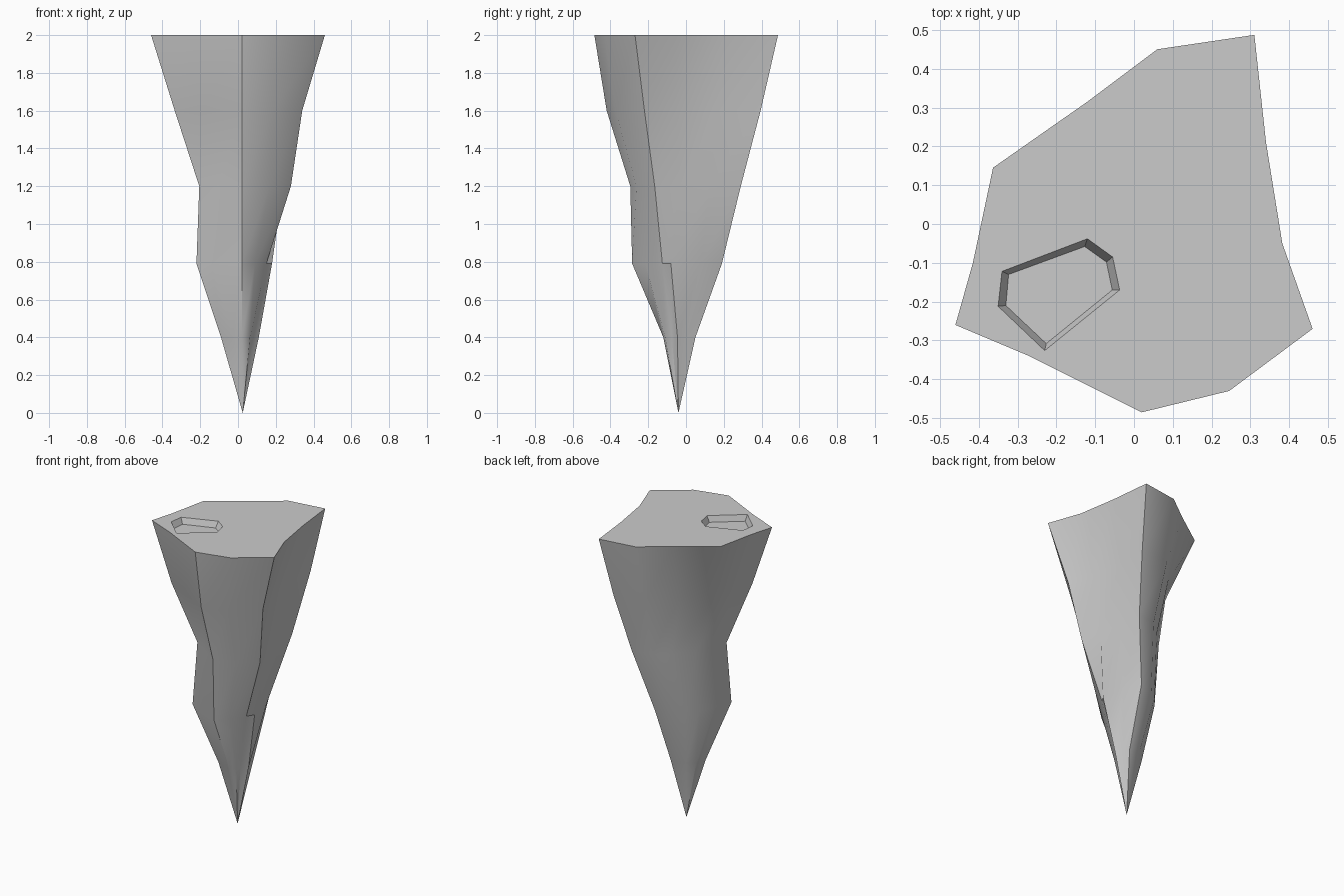
import bpy, bmesh, math

if "Cube" in bpy.data.objects:
    bpy.data.objects.remove(bpy.data.objects["Cube"])

# Outline of the flat top
TOP = [(-.46, -.26), (-.415, -.10), (-.363, .145), (-.12, .315), (.06, .45), (.31, .487),
       (.34, .21), (.382, -.05), (.46, -.27), (.245, -.43), (.02, -.485), (-.27, -.34)]
# Lower rings: z, x min, x max, y min, y max
LEVELS = [(2.0, -.46, .46, -.485, .487), (1.6, -.335, .34, -.42, .40),
          (1.2, -.205, .28, -.295, .29), (.79, -.22, .18, -.285, .19),
          (.4, -.09, .11, -.12, .05)]
TIP = (.025, -.04, 0)
# Chipped corners that leave the regular taper: z -> {corner: (x, y)}
CHIPS = {1.6: {1: (-.295, -.12), 2: (-.25, .0), 3: (-.10, .21), 5: (.265, .395), 8: (.34, -.22)},
         1.2: {0: (-.205, -.14), 1: (-.17, -.03), 2: (-.13, .08)},
         .79: {0: (-.22, -.17), 1: (-.18, -.06), 2: (-.13, .04), 5: (.10, .19), 6: (.155, .08),
               7: (.18, -.08), 8: (.15, -.125), 9: (.09, -.215)},
         .4: {7: (.11, -.045), 8: (.07, -.075), 11: (-.025, -.11)}}
# Shallow recess in the top
PIT = [(-.12, -.038), (-.055, -.085), (-.037, -.17), (-.23, -.326), (-.35, -.212), (-.34, -.122)]
PIT_FLOOR = [(-.127, -.058), (-.071, -.098), (-.056, -.17), (-.226, -.308), (-.33, -.21), (-.323, -.13)]
PIT_DEPTH = .04


def ring(bm, pts, z):
    return [bm.verts.new((x, y, z)) for x, y in pts]


def bridge(bm, a, b):
    n = len(a)
    for i in range(n):
        j = (i + 1) % n
        bm.faces.new((a[i], a[j], b[j], b[i]))


def fit(x0, x1, y0, y1):
    return [(x0 + (x + .46) / .92 * (x1 - x0), y0 + (y + .485) / .972 * (y1 - y0)) for x, y in TOP]


bm = bmesh.new()
# Tapering body
rings = []
for z, *box in LEVELS:
    pts = fit(*box)
    pts[10] = (.02, pts[10][1])
    for i, p in CHIPS.get(z, {}).items():
        pts[i] = p
    rings.append(ring(bm, pts, z))
for a, b in zip(rings, rings[1:]):
    bridge(bm, a, b)
tip = bm.verts.new(TIP)
low = rings[-1]
for i in range(12):
    bm.faces.new((low[i], low[(i + 1) % 12], tip))

# Recess walls and floor
rim = ring(bm, PIT, 2)
floor = ring(bm, PIT_FLOOR, 2 - PIT_DEPTH)
bridge(bm, rim, floor)
bm.faces.new(floor)

# Flat top around the recess
edges = [bm.edges.get((r[i], r[(i + 1) % len(r)])) for r in (rings[0], rim) for i in range(len(r))]
bmesh.ops.triangle_fill(bm, edges=edges, use_beauty=True)
bmesh.ops.recalc_face_normals(bm, faces=bm.faces)

mesh = bpy.data.meshes.new("rock_spike")
bm.to_mesh(mesh)
bm.free()
obj = bpy.data.objects.new("rock_spike", mesh)
bpy.context.collection.objects.link(obj)
bpy.context.view_layer.objects.active = obj
obj.select_set(True)
bpy.ops.object.shade_smooth_by_angle(angle=math.radians(35))
